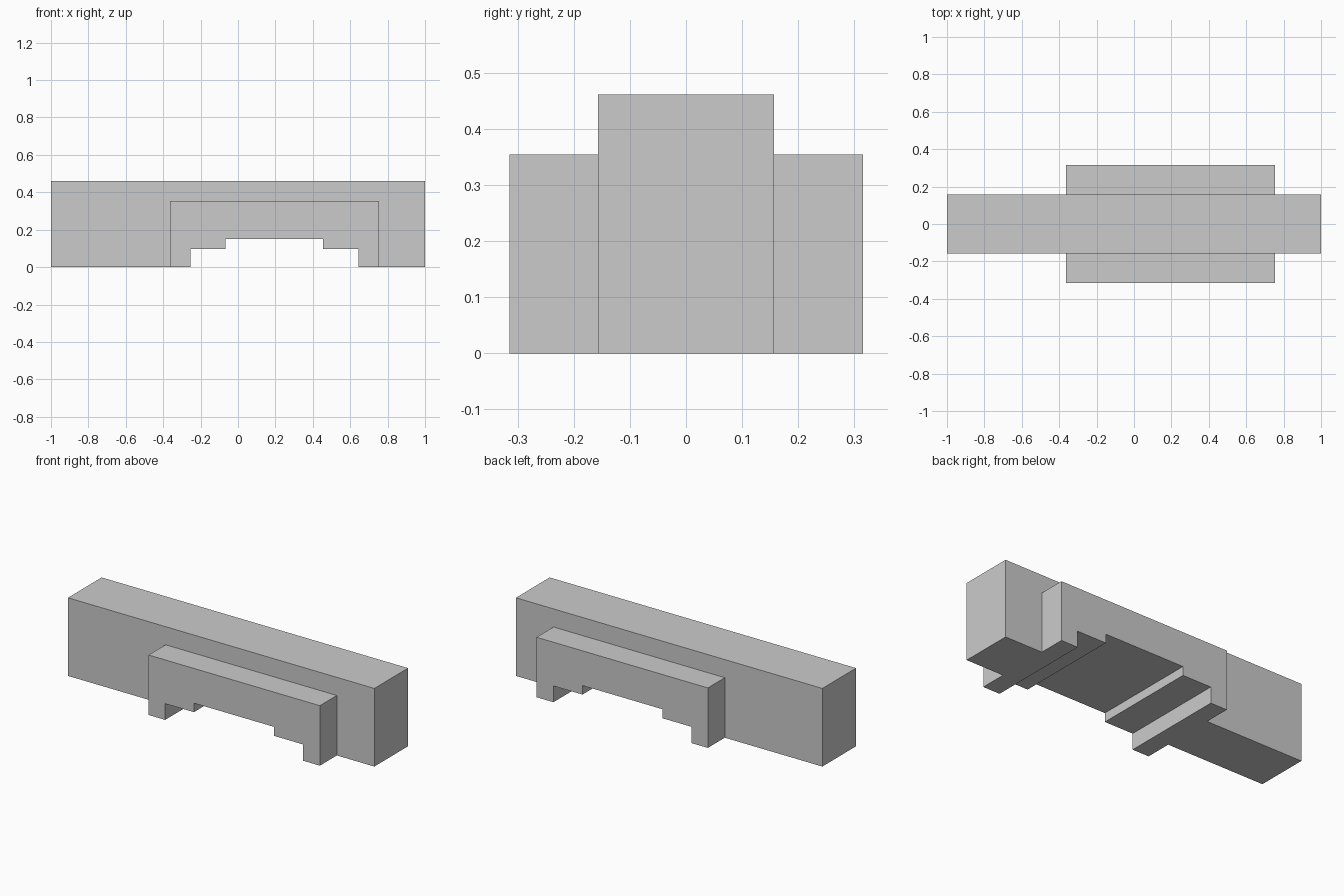
import bpy
import bmesh

default_cube = bpy.data.objects.get("Cube")
if default_cube:
    bpy.data.objects.remove(default_cube, do_unlink=True)

# One plain grey for the whole model
grey = bpy.data.materials.new("light_grey")
grey.use_nodes = True
colour = (0.6, 0.6, 0.6, 1.0)
grey.diffuse_color = colour
grey.node_tree.nodes["Principled BSDF"].inputs["Base Color"].default_value = colour

# Stepped recess that runs through the underside, left to right
RECESS = [(-0.255, 0), (-0.255, 0.096), (-0.067, 0.096), (-0.067, 0.149),
          (0.455, 0.149), (0.455, 0.096), (0.645, 0.096), (0.645, 0)]


def stepped_block(name, x_min, x_max, height, y_min, y_max):
    """Extrude a block outline, notched by the recess, along y."""
    outline = [(x_min, 0)] + RECESS + [(x_max, 0), (x_max, height), (x_min, height)]
    bm = bmesh.new()
    face = bm.faces.new([bm.verts.new((x, y_min, z)) for x, z in outline])
    result = bmesh.ops.extrude_face_region(bm, geom=[face])
    moved = [v for v in result["geom"] if isinstance(v, bmesh.types.BMVert)]
    bmesh.ops.translate(bm, verts=moved, vec=(0, y_max - y_min, 0))
    bmesh.ops.recalc_face_normals(bm, faces=bm.faces)
    mesh = bpy.data.meshes.new(name)
    bm.to_mesh(mesh)
    bm.free()
    mesh.materials.append(grey)
    obj = bpy.data.objects.new(name, mesh)
    bpy.context.collection.objects.link(obj)
    return obj


# Long central beam
HALF_BEAM, HALF_DEPTH = 0.157, 0.315
stepped_block("main_beam", -1, 1, 0.461, -HALF_BEAM, HALF_BEAM)

# Shorter side blocks on the front and back
stepped_block("front_side_block", -0.363, 0.755, 0.354, -HALF_DEPTH, -HALF_BEAM)
stepped_block("back_side_block", -0.363, 0.755, 0.354, HALF_BEAM, HALF_DEPTH)
